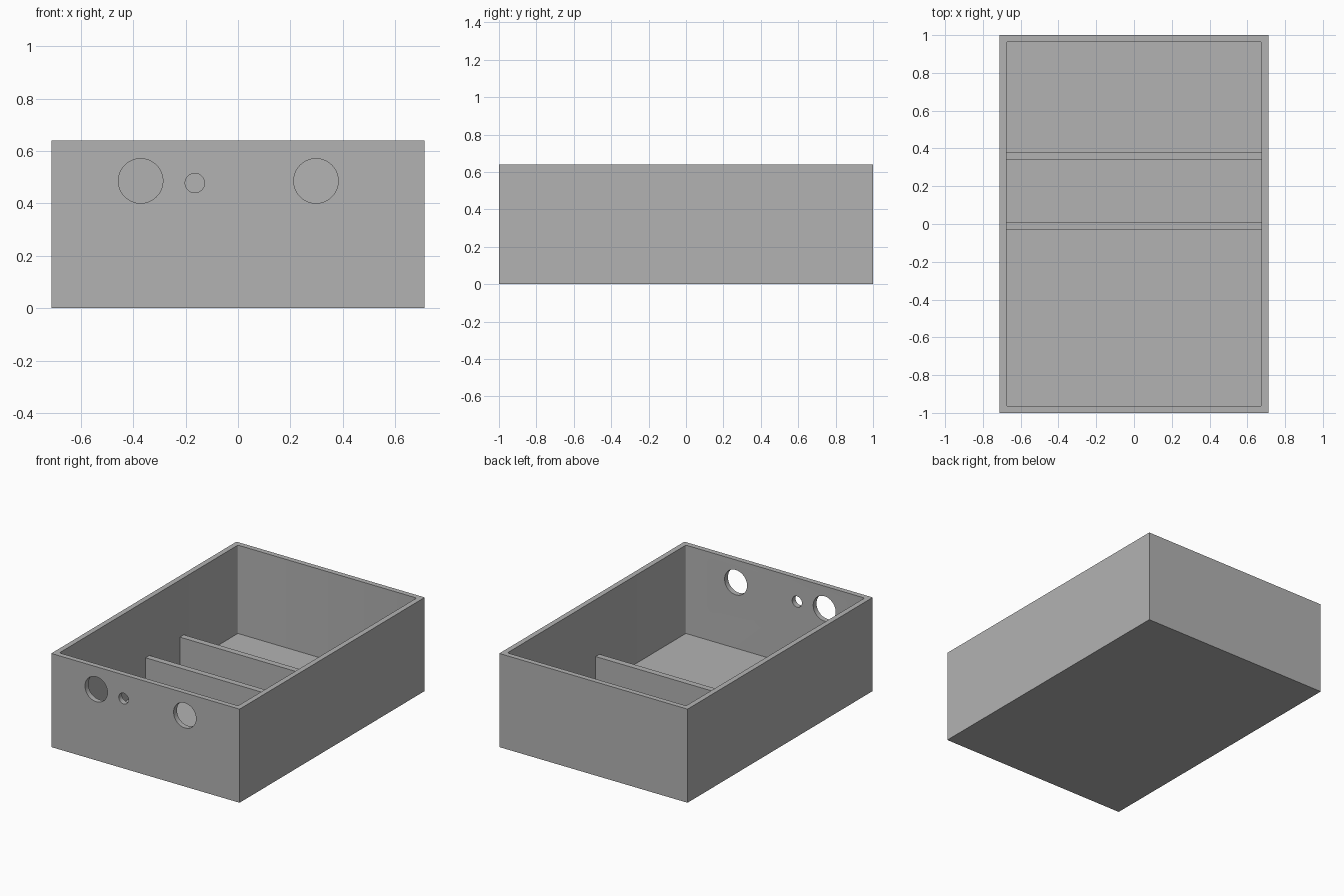
import bpy, bmesh, math
from mathutils import Matrix

if "Cube" in bpy.data.objects:
    bpy.data.objects.remove(bpy.data.objects["Cube"])

W, L, H, T = 0.712, 1.0, 0.64, 0.036   # half width, half length, height, wall thickness

grey = bpy.data.materials.new("plain grey")
grey.diffuse_color = (0.45, 0.45, 0.45, 1)
grey.use_nodes = True
grey.node_tree.nodes["Principled BSDF"].inputs["Base Color"].default_value = grey.diffuse_color


def finish(name, bm):
    me = bpy.data.meshes.new(name)
    bm.to_mesh(me)
    bm.free()
    me.materials.append(grey)
    ob = bpy.data.objects.new(name, me)
    bpy.context.collection.objects.link(ob)
    return ob


def box(name, x0, x1, y0, y1, z0, z1, corner=0):
    bm = bmesh.new()
    m = Matrix.Translation(((x0 + x1) / 2, (y0 + y1) / 2, (z0 + z1) / 2)) @ \
        Matrix.Diagonal((x1 - x0, y1 - y0, z1 - z0, 1))
    bmesh.ops.create_cube(bm, size=1, matrix=m)
    if corner:  # round the upright edges
        up = [e for e in bm.edges
              if abs(e.verts[0].co.z - e.verts[1].co.z) > 0.01]
        bmesh.ops.bevel(bm, geom=up, offset=corner, segments=4,
                        profile=0.5, affect='EDGES')
    return finish(name, bm)


def drill(name, x, z, r):
    bm = bmesh.new()
    m = Matrix.Translation((x, -L + T / 2, z)) @ Matrix.Rotation(math.pi / 2, 4, 'X')
    bmesh.ops.create_cone(bm, cap_ends=True, segments=64, radius1=r, radius2=r,
                          depth=T * 3, matrix=m)
    return finish(name, bm)


# open tray: solid block, hollowed, with three holes through the front wall
tray = box("tray", -W, W, -L, L, 0, H)
cutters = [
    box("cavity_cutter", -W + T, W - T, -L + T, L - T, T, H + 0.2, 0.008),
    drill("left_hole_cutter", -0.372, 0.486, 0.085),
    drill("small_hole_cutter", -0.165, 0.478, 0.037),
    drill("right_hole_cutter", 0.298, 0.486, 0.085),
]
for c in cutters:
    c.hide_render = True
    c.hide_set(True)
    mod = tray.modifiers.new(c.name, 'BOOLEAN')
    mod.operation = 'DIFFERENCE'
    mod.solver = 'EXACT'
    mod.object = c

# bake the cuts, then smooth the round holes
dg = bpy.context.evaluated_depsgraph_get()
cut = bpy.data.meshes.new_from_object(tray.evaluated_get(dg))
tray.modifiers.clear()
tray.data = cut
for c in cutters:
    bpy.data.objects.remove(c)
bpy.context.view_layer.objects.active = tray
tray.select_set(True)
bpy.ops.object.shade_smooth_by_angle(angle=math.radians(30))

# low cross dividers
for name, y0, y1 in (("front_divider", -0.032, 0.01), ("back_divider", 0.338, 0.38)):
    box(name, -W + T, W - T, y0, y1, T, 0.25)
